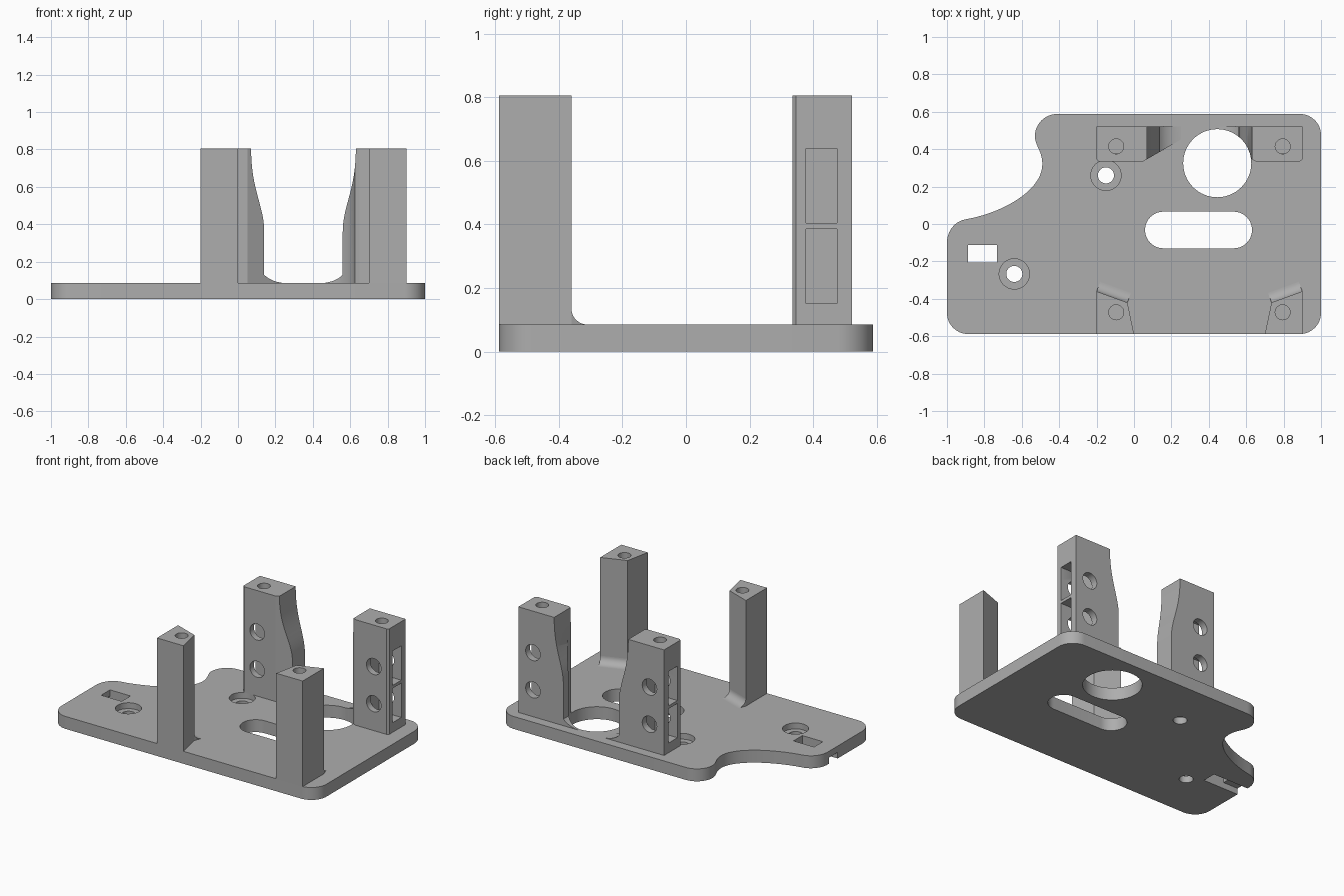
import bpy, bmesh, math
from mathutils import Vector

cube = bpy.data.objects.get("Cube")
if cube:
    bpy.data.objects.remove(cube, do_unlink=True)

TOP, HIGH, MID = 0.085, 0.805, 0.7   # plate top, post top, sum of mirrored x

grey = bpy.data.materials.new("plain grey")
grey.use_nodes = True
colour = (0.42, 0.42, 0.42, 1)
grey.diffuse_color = colour
grey.node_tree.nodes["Principled BSDF"].inputs["Base Color"].default_value = colour


def bezier(a, b, c, d, n=12):
    a, b, c, d = map(Vector, (a, b, c, d))
    return [a * (1-t)**3 + b * 3*t*(1-t)**2 + c * 3*t*t*(1-t) + d * t**3
            for t in (i / n for i in range(n + 1))]


def corner(a, p, b):
    a, p, b = map(Vector, (a, p, b))
    return bezier(a, a.lerp(p, 0.552), b.lerp(p, 0.552), b)


def circle(x, y, r, n=48):
    return [(x + r * math.cos(math.tau * i / n), y + r * math.sin(math.tau * i / n))
            for i in range(n)]


def rect(u0, u1, v0, v1):
    return [(u0, v0), (u1, v0), (u1, v1), (u0, v1)]


def prism(name, pts, low, high, axis="z"):
    place = {"z": lambda u, v, w: (u, v, w),
             "y": lambda u, v, w: (u, w, v),
             "x": lambda u, v, w: (w, u, v)}[axis]
    bm = bmesh.new()
    ends = [[bm.verts.new(place(p[0], p[1], w)) for p in pts] for w in (low, high)]
    for ring in ends:
        bm.faces.new(ring)
    for i in range(len(pts)):
        j = (i + 1) % len(pts)
        bm.faces.new((ends[0][i], ends[0][j], ends[1][j], ends[1][i]))
    bmesh.ops.remove_doubles(bm, verts=bm.verts, dist=1e-5)
    bmesh.ops.recalc_face_normals(bm, faces=bm.faces)
    mesh = bpy.data.meshes.new(name)
    bm.to_mesh(mesh)
    bm.free()
    mesh.materials.append(grey)
    obj = bpy.data.objects.new(name, mesh)
    bpy.context.collection.objects.link(obj)
    return obj


def carve(obj, cutters, operation="DIFFERENCE"):
    for cutter in cutters:
        cutter.hide_render = True
        mod = obj.modifiers.new("carve", "BOOLEAN")
        mod.object, mod.operation, mod.solver = cutter, operation, "EXACT"
    deps = bpy.context.evaluated_depsgraph_get()
    mesh = bpy.data.meshes.new_from_object(obj.evaluated_get(deps))
    obj.modifiers.clear()
    obj.data = mesh
    for cutter in cutters:
        bpy.data.objects.remove(cutter, do_unlink=True)


def mirrored(obj, name):
    mesh = obj.data.copy()
    for v in mesh.vertices:
        v.co.x = MID - v.co.x
    mesh.flip_normals()
    twin = bpy.data.objects.new(name, mesh)
    bpy.context.collection.objects.link(twin)
    return twin


def round_opening(low, high):
    return prism("round_cutter", circle(0.445, 0.325, 0.182, 64), low, high)


# Base plate with its rounded, scooped outline
outline = (corner((-1, -0.475), (-1, -0.588), (-0.887, -0.588))
           + corner((0.887, -0.588), (1, -0.588), (1, -0.475))
           + corner((1, 0.475), (1, 0.588), (0.887, 0.588))
           + corner((-0.41, 0.588), (-0.53, 0.588), (-0.53, 0.47))
           + bezier((-0.53, 0.47), (-0.53, 0.42), (-0.49, 0.39), (-0.49, 0.32))
           + bezier((-0.49, 0.32), (-0.49, 0.18), (-0.7, 0.06), (-0.9, 0.025), 20)
           + bezier((-0.9, 0.025), (-0.96, 0.015), (-1, -0.04), (-1, -0.1)))
plate = prism("base_plate", outline, 0, TOP)

# Plate openings: slot, round hole, cable window and channel, screw holes
r = 0.098
slot = [(0.157 + r * math.cos(a), -0.032 + r * math.sin(a))
        for a in (math.pi / 2 + math.pi * i / 20 for i in range(21))]
slot += [(MID - 0.01 - x, -0.064 - y) for x, y in slot]
cutters = [prism("slot_cutter", slot, -1, 1), round_opening(-1, 1),
           prism("window_cutter", rect(-0.888, -0.733, -0.207, -0.112), -1, 1),
           prism("channel_cutter", rect(-1.1, -0.85, -0.207, -0.112), -1, 0.042)]
for x, y in ((-0.15, 0.26), (-0.64, -0.267)):
    cutters.append(prism("screw_cutter", circle(x, y, 0.043), -1, 1))
    cutters.append(prism("counterbore_cutter", circle(x, y, 0.081), 0.045, 1))
carve(plate, cutters)

# Front posts with a slanted back face
back_a, back_b = Vector((-0.2, -0.36)), Vector((-0.035, -0.42))
front_right = prism("front_right_post",
                    [(-0.2, -0.588), (0, -0.588), back_b, back_a], TOP, HIGH)
carve(front_right, [prism("bore", circle(-0.095, -0.472, 0.04), 0.55, 1)])
front_left = mirrored(front_right, "front_left_post")

# Curved fillets at the foot of the front posts
curve = [(0, TOP)] + corner((0.055, TOP), (0, TOP), (0, TOP + 0.05))
foot_right = prism("front_right_fillet", curve, 0, 1, "x")
along = back_b - back_a
out = Vector((-along.y, along.x)).normalized()
for v in foot_right.data.vertices:
    p = back_a + along * v.co.x + out * v.co.y
    v.co.x, v.co.y = p.x, p.y
foot_left = mirrored(foot_right, "front_left_fillet")

# Rear posts: curved inner side, chamfered plan, cross holes and side pockets
profile = ([(-0.2, TOP)] + bezier((0.25, TOP), (0.2, 0.09), (0.165, 0.105), (0.14, 0.13))
           + bezier((0.14, 0.36), (0.14, 0.5), (0.07, 0.58), (0.07, HIGH), 20)
           + [(-0.2, HIGH)])
rear_right = prism("rear_right_post", profile, 0.3, 0.522, "y")
plan = [(-0.3, 0.6), (-0.2, 0.346), (-0.188, 0.335), (0.05, 0.335), (0.3, 0.48), (0.3, 0.6)]
plan[0] = (-0.2, 0.6)
carve(rear_right, [prism("plan_cutter", plan, -1, 1)], "INTERSECT")
cutters = [prism("bore", circle(-0.095, 0.415, 0.04), 0.6, 1)]
for z in (0.268, 0.522):
    cutters.append(prism("cross_hole", circle(-0.09, z, 0.055), 0, 1, "y"))
    cutters.append(prism("pocket", rect(0.378, 0.475, z - 0.117, z + 0.117), -0.5, -0.03, "x"))
carve(rear_right, cutters)
rear_left = mirrored(rear_right, "rear_left_post")
for post in (rear_right, rear_left):
    carve(post, [round_opening(-1, 1)])

# Smooth shading with sharp edges kept
bpy.ops.object.select_all(action="DESELECT")
for obj in (plate, front_right, front_left, foot_right, foot_left, rear_right, rear_left):
    obj.select_set(True)
    bpy.context.view_layer.objects.active = obj
bpy.ops.object.shade_smooth_by_angle(angle=math.radians(30))
